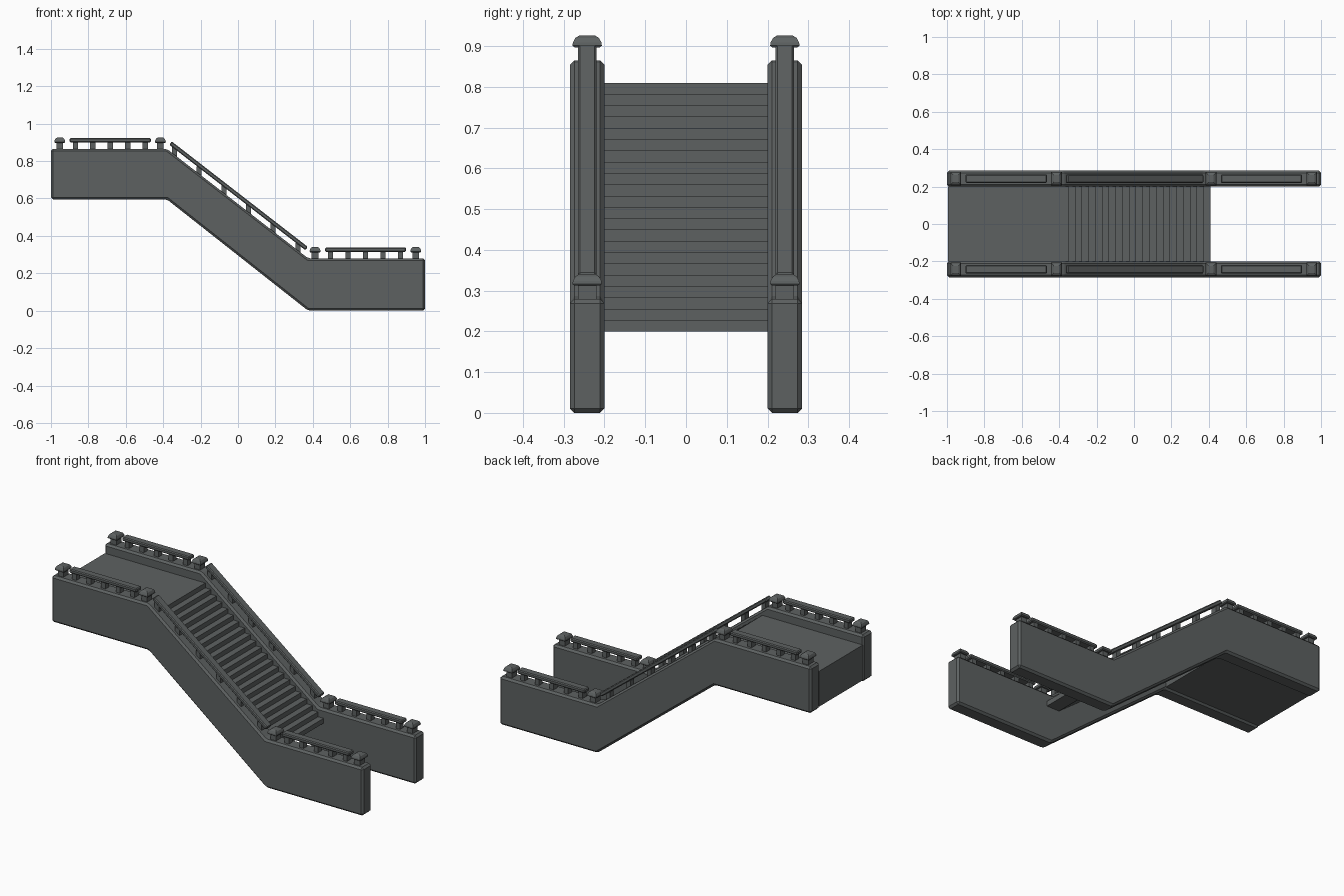
import bpy, bmesh, math
from mathutils import Matrix

cube = bpy.data.objects.get("Cube")
if cube:
    bpy.data.objects.remove(cube, do_unlink=True)

stone = bpy.data.materials.new("dark_grey")
stone.use_nodes = True
GREY = (0.11, 0.12, 0.12, 1)
stone.diffuse_color = GREY
stone.node_tree.nodes["Principled BSDF"].inputs["Base Color"].default_value = GREY

WALL_Y = 0.2425                      # centre line of each side wall
HIGH, LOW = 0.865, 0.28              # wall top heights
BEND_L, BEND_R = -0.38, 0.375        # where the wall slopes


def finish(name, bm, bevel=0.0, segments=1):
    bmesh.ops.recalc_face_normals(bm, faces=bm.faces)
    mesh = bpy.data.meshes.new(name)
    bm.to_mesh(mesh)
    bm.free()
    mesh.materials.append(stone)
    ob = bpy.data.objects.new(name, mesh)
    bpy.context.collection.objects.link(ob)
    if bevel:
        mod = ob.modifiers.new("bevel", "BEVEL")
        mod.width, mod.segments = bevel, segments
        mod.limit_method = "ANGLE"
    return ob


def prism(name, profile, y0, y1, bevel=0.0):
    """Extrude an x-z outline along y."""
    bm = bmesh.new()
    face = bm.faces.new([bm.verts.new((x, y0, z)) for x, z in profile])
    out = bmesh.ops.extrude_face_region(bm, geom=[face])
    verts = [v for v in out["geom"] if isinstance(v, bmesh.types.BMVert)]
    bmesh.ops.translate(bm, verts=verts, vec=(0, y1 - y0, 0))
    return finish(name, bm, bevel)


def box(name, centre, size, bevel=0.0, tilt=0.0):
    bm = bmesh.new()
    place = Matrix.Translation(centre) @ Matrix.Rotation(tilt, 4, "Y") @ Matrix.Diagonal((*size, 1))
    bmesh.ops.create_cube(bm, size=1, matrix=place)
    return finish(name, bm, bevel)


def cap(name, x, y, z):
    """Domed newel cap: stacked square rings."""
    bm = bmesh.new()
    rings = [(0.026, 0.031, 0), (0.029, 0.036, 0.004), (0.028, 0.035, 0.012),
             (0.023, 0.029, 0.023), (0.014, 0.019, 0.029)]
    loops = [[bm.verts.new((x + sx * hx, y + sy * hy, z + h))
              for sx, sy in ((-1, -1), (1, -1), (1, 1), (-1, 1))] for hx, hy, h in rings]
    for a, b in zip(loops, loops[1:]):
        for i in range(4):
            j = (i + 1) % 4
            bm.faces.new((a[i], a[j], b[j], b[i]))
    bm.faces.new(loops[0])
    bm.faces.new(loops[-1])
    return finish(name, bm)


def wall_top(x):
    t = min(max((x - BEND_L) / (BEND_R - BEND_L), 0), 1)
    return HIGH + (LOW - HIGH) * t


wall_outline = [(-1, 0.595), (BEND_L, 0.595), (BEND_R, 0), (1, 0),
                (1, LOW), (BEND_R, LOW), (BEND_L, HIGH), (-1, HIGH)]

for side, s in (("left", 1), ("right", -1)):
    y = s * WALL_Y
    tag = "back" if s > 0 else "front"
    prism(f"{tag}_side_wall", wall_outline, y - 0.0425, y + 0.0425, 0.011)

    # Newel posts with domed caps
    for i, (x, z) in enumerate([(-0.953, HIGH), (-0.415, HIGH), (0.412, LOW), (0.95, LOW)]):
        box(f"{tag}_newel_post_{i}", (x, y, z + 0.014), (0.036, 0.046, 0.04))
        cap(f"{tag}_newel_cap_{i}", x, y, z + 0.032)

    # Level handrails on short balusters
    for level, mid, z in (("upper", -0.683, HIGH), ("lower", 0.682, LOW)):
        box(f"{tag}_{level}_handrail", (mid, y, z + 0.046), (0.434, 0.046, 0.022), 0.005)
        for i in range(5):
            x = mid + (i - 2) * 0.0935
            box(f"{tag}_{level}_baluster_{i}", (x, y, z + 0.015), (0.027, 0.034, 0.045))

    # Sloping handrail
    slope = math.atan2(HIGH - LOW, BEND_R - BEND_L)
    box(f"{tag}_sloping_handrail", (0.003, y, wall_top(0.003) + 0.046),
        (0.92, 0.046, 0.022), 0.005, slope)
    for i in range(6):
        x = -0.34 + i * 0.132
        box(f"{tag}_sloping_baluster_{i}", (x, y, wall_top(x) + 0.01), (0.027, 0.034, 0.06))

# Upper landing between the walls
box("upper_landing", (-0.6875, 0, 0.7075), (0.615, 0.402, 0.205))

# Flight of steps with a sloping underside
STEPS, FOOT, HEAD, BASE, TOP = 21, 0.41, -0.35, 0.2, 0.81
run, rise = (FOOT - HEAD) / STEPS, (TOP - BASE) / (STEPS + 1)
flight = [(FOOT, BASE)]
for i in range(STEPS):
    z = BASE + (i + 1) * rise
    flight += [(FOOT - i * run, z), (FOOT - (i + 1) * run, z)]
flight += [(HEAD, TOP), (BEND_L, TOP), (BEND_L, 0.74), (0.33, BASE)]
prism("flight_of_steps", flight, -0.201, 0.201)
